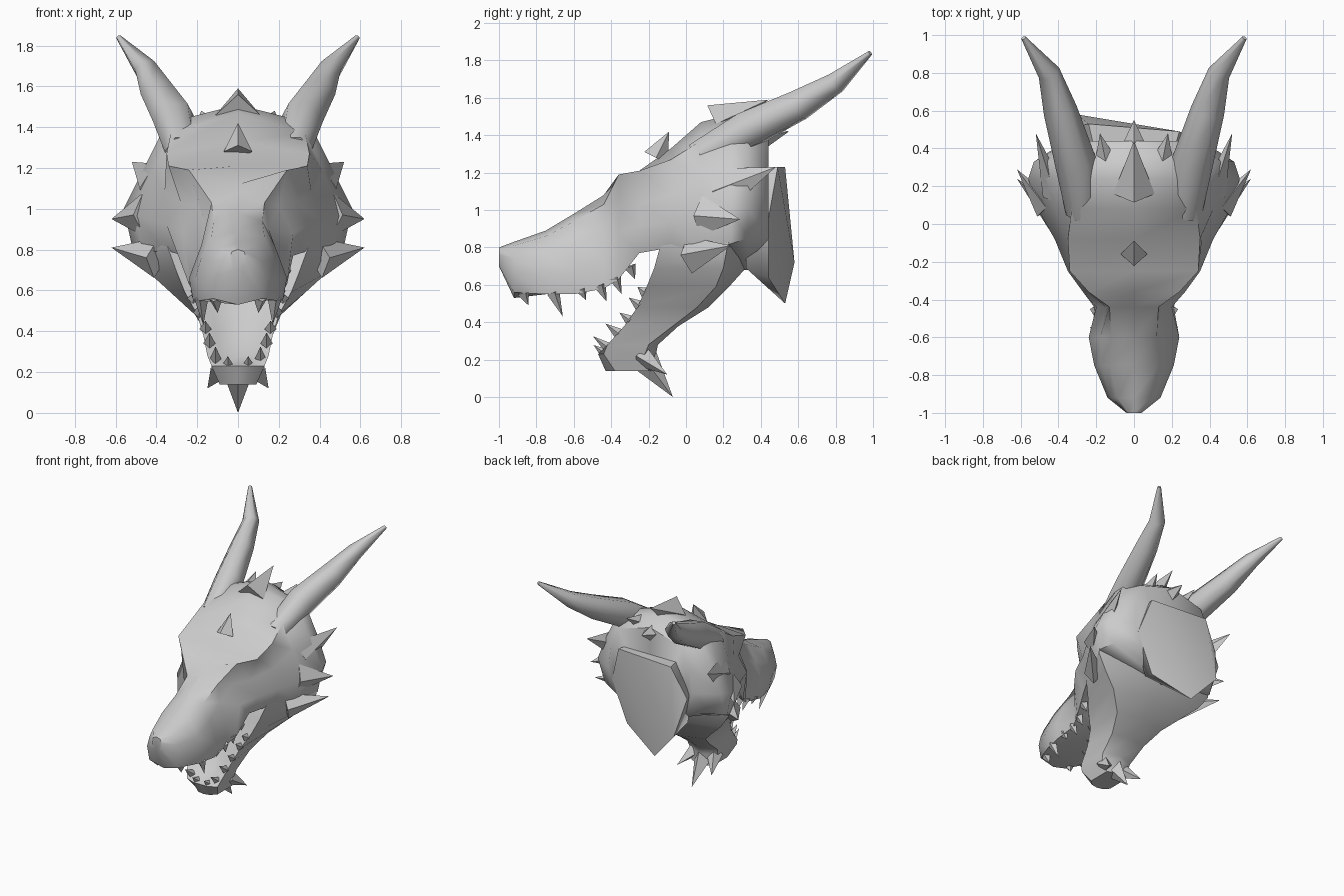
import bpy
import bmesh
from math import cos, sin, pi, radians
from mathutils import Vector

default_cube = bpy.data.objects.get("Cube")
if default_cube:
    bpy.data.objects.remove(default_cube, do_unlink=True)

# Single stone grey colour
GREY = (.6, .6, .6, 1)
stone = bpy.data.materials.new("stone_grey")
stone.use_nodes = True
stone.diffuse_color = GREY
stone.node_tree.nodes["Principled BSDF"].inputs["Base Color"].default_value = GREY


def finish(name, bm, sharp_angle=50):
    """Turn a bmesh into a smooth shaded object with sharp creases."""
    bmesh.ops.recalc_face_normals(bm, faces=bm.faces)
    mesh = bpy.data.meshes.new(name)
    bm.to_mesh(mesh)
    bm.free()
    mesh.materials.append(stone)
    mesh.shade_smooth()
    mesh.set_sharp_from_angle(angle=radians(sharp_angle))
    part = bpy.data.objects.new(name, mesh)
    bpy.context.collection.objects.link(part)
    return part


def loft(name, rings, sharp_angle=50):
    """Skin a list of closed rings and cap both ends."""
    bm = bmesh.new()
    loops = [[bm.verts.new(point) for point in ring] for ring in rings]
    count = len(loops[0])
    for lower, upper in zip(loops, loops[1:]):
        for i in range(count):
            j = (i + 1) % count
            bm.faces.new((lower[i], lower[j], upper[j], upper[i]))
    caps = [bm.faces.new(loops[0]), bm.faces.new(loops[-1])]
    bmesh.ops.triangulate(bm, faces=caps)
    return finish(name, bm, sharp_angle)


def mirrored(half):
    """Close a half outline by reflecting its inner points across the middle."""
    return half + [(-x, v) for x, v in reversed(half[1:-1])]


def tube(name, path, sides=6):
    """Tapering tube along a path of (x, y, z, radius)."""
    centres = [Vector(p[:3]) for p in path]
    rings = []
    for i, centre in enumerate(centres):
        ahead = centres[min(i + 1, len(path) - 1)]
        behind = centres[max(i - 1, 0)]
        turn = (ahead - behind).to_track_quat('Z', 'Y')
        radius = path[i][3]
        rings.append([centre + turn @ Vector((radius * cos(a), radius * sin(a), 0))
                      for a in (2 * pi * k / sides for k in range(sides))])
    return loft(name, rings, 60)


def spike(name, base, tip, radius, thin=1.0, sides=4):
    """Pointed spine from base to tip, optionally flattened into a blade."""
    base, tip = Vector(base), Vector(tip)
    turn = (tip - base).to_track_quat('Z', 'Y')
    bm = bmesh.new()
    point = bm.verts.new(tip)
    foot = [bm.verts.new(base + turn @ Vector((radius * thin * cos(a), radius * sin(a), 0)))
            for a in (2 * pi * k / sides for k in range(sides))]
    bm.faces.new(foot)
    for i in range(sides):
        bm.faces.new((foot[i], foot[(i + 1) % sides], point))
    return finish(name, bm, 30)


def pair(builder, name, *points, **options):
    """Build a part on the left and reflect it to the right."""
    for label, side in (("left", 1), ("right", -1)):
        placed = [(p[0] * side, *p[1:]) for p in points]
        yield builder, f"{label}_{name}", placed, options


def spike_pair(name, base, tip, radius, thin=1.0):
    for _, label, (b, t), _ in pair(spike, name, base, tip):
        spike(label, b, t, radius, thin)


# Skull and snout: y, top, brow, eye hollow, cheek, lip, palate
skull = [
    (-1.0, .80, (.03, .79), (.04, .76), (.04, .73), (.02, .70), .70),
    (-.92, .83, (.09, .81), (.12, .74), (.14, .66), (.12, .56), .53),
    (-.75, .89, (.13, .86), (.18, .76), (.21, .66), (.19, .55), .55),
    (-.60, .98, (.12, .94), (.18, .82), (.24, .66), (.22, .55), .61),
    (-.44, 1.08, (.13, 1.03), (.15, .90), (.20, .74), (.21, .58), .65),
    (-.36, 1.12, (.24, 1.19), (.20, 1.02), (.27, .88), (.24, .63), .71),
    (-.25, 1.21, (.34, 1.21), (.28, 1.03), (.35, .92), (.27, .77), .79),
    (-.08, 1.33, (.35, 1.27), (.36, 1.08), (.42, .94), (.36, .80), .80),
    (.08, 1.47, (.33, 1.37), (.42, 1.18), (.51, .97), (.46, .78), .74),
    (.24, 1.51, (.35, 1.42), (.46, 1.20), (.56, 1.0), (.52, .82), .68),
    (.33, 1.51, (.36, 1.40), (.46, 1.20), (.53, 1.02), (.47, .85), .68),
    (.44, 1.44, (.27, 1.36), (.34, 1.20), (.36, 1.02), (.30, .85), .72),
]
rings = []
for y, top, *sides, bottom in skull:
    outline = mirrored([(0, top), *sides, (0, bottom)])
    rings.append([(x, y, z) for x, z in outline])
loft("skull_and_snout", rings)

# Lower jaw: z, throat, jowl, gum rim, inner gum, mouth floor
jaw = [
    (.86, .40, (.52, .24), (.36, -.09), (.24, -.03), .04),
    (.80, .38, (.52, .22), (.34, -.14), (.22, -.08), 0),
    (.69, .32, (.44, .20), (.30, -.17), (.19, -.12), -.06),
    (.59, .23, (.33, .16), (.26, -.21), (.16, -.17), -.11),
    (.48, .12, (.21, .06), (.20, -.26), (.12, -.23), -.17),
    (.38, -.04, (.15, -.07), (.17, -.33), (.11, -.30), -.24),
    (.28, -.15, (.13, -.20), (.15, -.42), (.09, -.39), -.30),
    (.23, -.16, (.12, -.22), (.13, -.44), (.06, -.47), -.47),
    (.14, -.17, (.09, -.20), (.09, -.38), (.05, -.42), -.43),
]
rings = []
for z, throat, *sides, floor in jaw:
    outline = mirrored([(0, throat), *sides, (0, floor)])
    rings.append([(x, y, z) for x, y in outline])
loft("lower_jaw", rings)

# Neck stump: uneven torn plate closing the back of the head
bm = bmesh.new()
torn_edge = [(-.30, .58, .72), (-.10, .53, .50), (.20, .44, .64), (.33, .44, .95),
             (.24, .49, 1.23), (-.24, .53, 1.23), (-.36, .50, 1.0)]
for corner in torn_edge:
    bm.verts.new(corner)
    bm.verts.new((corner[0] * .8, .32, max(corner[2], .69)))
bmesh.ops.convex_hull(bm, input=bm.verts)
finish("neck_stump", bm)

# Swept horns
horn = [(.27, .06, 1.28, .09), (.31, .33, 1.43, .11), (.39, .60, 1.56, .09),
        (.45, .80, 1.68, .06), (.585, .985, 1.84, .013)]
for _, label, path, _ in pair(tube, "horn", *horn):
    tube(label, path)

# Cheek frill blades
spike_pair("upper_frill", (.42, .16, 1.10), (.52, .48, 1.23), .13, .5)
spike_pair("middle_frill", (.46, .08, .97), (.62, .29, .95), .11, .6)
spike_pair("lower_frill", (.40, .02, .76), (.62, .24, .81), .10, .7)

# Crown spines
spike("crown_spine", (0, .16, 1.46), (0, .44, 1.59), .11)
spike("forehead_spine", (0, -.16, 1.28), (0, -.09, 1.42), .07)
spike("nape_spine", (0, .34, 1.38), (0, .55, 1.42), .10)
spike_pair("crown_side_spine", (.14, .28, 1.38), (.18, .48, 1.48), .08)

# Chin spines
spike("chin_spine", (0, -.22, .20), (0, -.07, 0), .075)
spike_pair("chin_side_spine", (.08, -.24, .22), (.15, -.10, .12), .06)

# Upper teeth along the lip, then lower teeth along the gum rim
upper_teeth = [(.11, -.87, .56, .07), (.18, -.71, .56, .13), (.20, -.56, .58, .06),
               (.20, -.46, .60, .09), (.21, -.38, .64, .09), (.23, -.30, .70, .07)]
for number, (x, y, z, length) in enumerate(upper_teeth, 1):
    spike_pair(f"upper_tooth_{number}", (x, y, z), (x - .01, y + length * .4, z - length), .035)

lower_teeth = [(.05, -.43, .23, .08), (.11, -.41, .26, .11), (.14, -.36, .34, .09),
               (.16, -.30, .41, .07), (.19, -.25, .49, .07), (.22, -.22, .56, .05)]
for number, (x, y, z, length) in enumerate(lower_teeth, 1):
    spike_pair(f"lower_tooth_{number}", (x, y, z), (x, y - length * .8, z + length * .6), .03)
